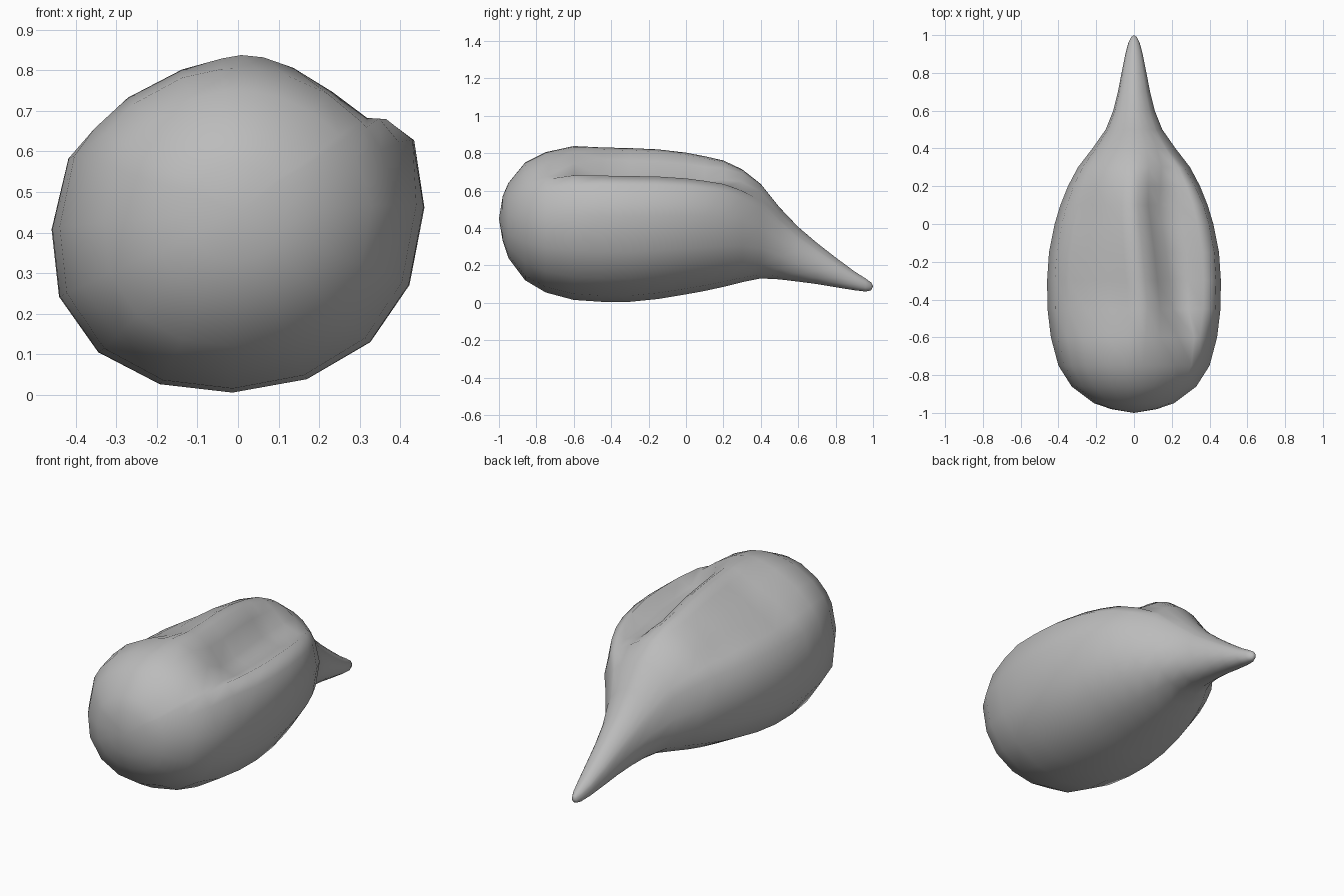
import bpy
import bmesh
import math

default_cube = bpy.data.objects.get("Cube")
if default_cube:
    bpy.data.objects.remove(default_cube, do_unlink=True)


def make_material(name, colour):
    material = bpy.data.materials.new(name)
    material.use_nodes = True
    material.diffuse_color = colour
    material.node_tree.nodes["Principled BSDF"].inputs["Base Color"].default_value = colour
    return material


# Body stations from the blunt front to the pointed tail: y, bottom, top, half width
STATIONS = [
    (-.98, .33, .57, .12), (-.95, .24, .64, .21), (-.86, .12, .75, .33),
    (-.75, .055, .805, .4), (-.6, .015, .84, .44), (-.45, .005, .838, .458),
    (-.3, .005, .835, .46), (-.15, .02, .828, .45), (0, .045, .81, .42),
    (.1, .063, .79, .39), (.2, .085, .765, .35), (.3, .11, .715, .297),
    (.4, .13, .635, .22), (.5, .125, .51, .15), (.6, .113, .405, .11),
    (.7, .1, .32, .085), (.8, .083, .242, .066), (.9, .067, .168, .046),
    (.96, .06, .13, .03), (.99, .066, .108, .015),
]

# Rounded, slightly lopsided belly in unit coordinates
BELLY = [(-1, -.03), (-.96, -.43), (-.75, -.76), (-.42, -.95), (-.03, -1),
         (.37, -.92), (.71, -.7), (.92, -.36), (1, .1)]

# Back with a left groove, a central ridge and a flattened right panel
BACK = [(.945, .5), (.8, .62), (.62, .53), (.4, .6), (.26, .82), (.12, .95),
        (0, .98), (-.1, .92), (-.3, .82), (-.55, .66), (-.75, .52), (-.91, .39)]


def smooth_step(start, end, value):
    t = min(max((value - start) / (end - start), 0), 1)
    return t * t * (3 - 2 * t)


def section(y):
    """Blend the back from round at the ends to folded along the middle."""
    fold = smooth_step(-.7, -.4, y) * (1 - smooth_step(.05, .42, y))
    points = list(BELLY)
    for u, v in BACK:
        length = math.hypot(u, v)
        shift = -.2 * (y + .25) if abs(u) < .5 else 0
        points.append((u / length * (1 - fold) + (u + shift) * fold,
                       v / length * (1 - fold) + v * fold))
    return points


def add_ring(bm, station):
    y, bottom, top, width = station
    middle, height = (bottom + top) / 2, (top - bottom) / 2
    return [bm.verts.new((u * width, y, middle + v * height)) for u, v in section(y)]


def close_end(bm, ring, tip):
    point = bm.verts.new(tip)
    for a, b in zip(ring, ring[1:] + ring[:1]):
        bm.faces.new((a, b, point))


# Body lofted through every station, closed by a nose point and a tail point
bm = bmesh.new()
rings = [add_ring(bm, station) for station in STATIONS]
for ring, following in zip(rings, rings[1:]):
    for i in range(len(ring)):
        j = (i + 1) % len(ring)
        bm.faces.new((ring[i], ring[j], following[j], following[i]))
close_end(bm, rings[0], (0, -1, .45))
close_end(bm, rings[-1], (0, 1, .088))
bmesh.ops.recalc_face_normals(bm, faces=bm.faces)
for face in bm.faces:
    face.smooth = True

mesh = bpy.data.meshes.new("tapered_body")
bm.to_mesh(mesh)
bm.free()
mesh.materials.append(make_material("plain grey", (.5, .5, .5, 1)))
body = bpy.data.objects.new("tapered_body", mesh)
bpy.context.collection.objects.link(body)
